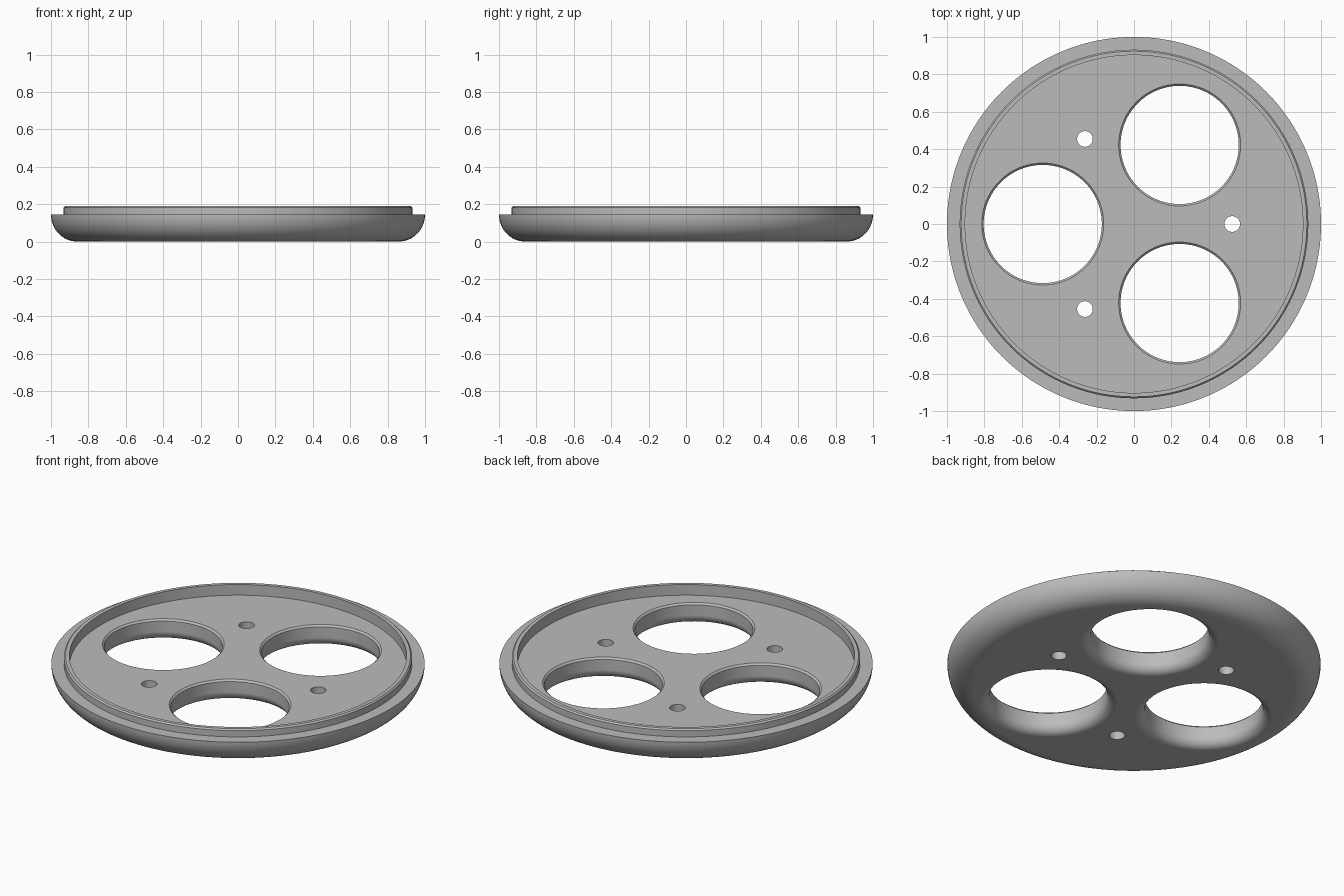
import bpy, bmesh
from math import sin, cos, pi, radians

if "Cube" in bpy.data.objects:
    bpy.data.objects.remove(bpy.data.objects["Cube"], do_unlink=True)

FLOOR, LEDGE, RIM = 0.127, 0.145, 0.19

grey = bpy.data.materials.new("plain grey")
grey.use_nodes = True
grey.diffuse_color = (0.5, 0.5, 0.5, 1)
grey.node_tree.nodes["Principled BSDF"].inputs["Base Color"].default_value = (0.5, 0.5, 0.5, 1)


def lathe(name, profile, steps, centre=(0, 0)):
    """Closed solid turned from (radius, z) points, capped at both ends."""
    bm = bmesh.new()
    rings = []
    for r, z in profile:
        rings.append([bm.verts.new((centre[0] + r * cos(2 * pi * i / steps),
                                    centre[1] + r * sin(2 * pi * i / steps), z))
                      for i in range(steps)])
    for a, b in zip(rings, rings[1:]):
        for i in range(steps):
            j = (i + 1) % steps
            bm.faces.new((a[i], a[j], b[j], b[i]))
    bm.faces.new(rings[0][::-1])
    bm.faces.new(rings[-1])
    bmesh.ops.recalc_face_normals(bm, faces=bm.faces)
    mesh = bpy.data.meshes.new(name)
    bm.to_mesh(mesh)
    bm.free()
    mesh.materials.append(grey)
    obj = bpy.data.objects.new(name, mesh)
    bpy.context.collection.objects.link(obj)
    return obj


# Dish: rounded underside, flat ledge, raised lip, recessed floor
ARC = 14
dish = [(0.86 + 0.14 * sin(pi / 2 * i / ARC), LEDGE * (1 - cos(pi / 2 * i / ARC)))
        for i in range(ARC + 1)]
dish += [(0.932, LEDGE), (0.932, RIM - 0.008), (0.924, RIM), (0.903, RIM), (0.903, FLOOR)]
plate = lathe("round_plate", dish, 160)

# Large hole: chamfer above, flared fillet below
R, FLARE, CHAMFER = 0.316, 0.055, 0.01
port = [(R + FLARE, -0.05)]
port += [(R + FLARE * (1 - sin(pi / 2 * i / 10)), FLARE * (1 - cos(pi / 2 * i / 10)))
         for i in range(11)]
port += [(R, FLOOR - CHAMFER), (R + CHAMFER, FLOOR), (R + CHAMFER, FLOOR + 0.1)]
pin = [(0.042, -0.05), (0.042, FLOOR + 0.1)]

cutters = []
for k in range(3):
    a = radians(60 + 120 * k)
    cutters.append(lathe("port_cutter", port, 96, (0.488 * cos(a), 0.488 * sin(a))))
    b = radians(120 * k)
    cutters.append(lathe("pin_cutter", pin, 40, (0.525 * cos(b), 0.525 * sin(b))))

bpy.ops.object.select_all(action="DESELECT")
bpy.context.view_layer.objects.active = plate
plate.select_set(True)
for c in cutters:
    c.hide_render = True
    m = plate.modifiers.new("hole", "BOOLEAN")
    m.operation, m.solver, m.object = "DIFFERENCE", "EXACT", c
    bpy.ops.object.modifier_apply(modifier=m.name)
for c in cutters:
    bpy.data.objects.remove(c, do_unlink=True)

# Smooth curves, crisp edges, flat faces kept flat
bpy.ops.object.shade_smooth_by_angle(angle=radians(30))
wn = plate.modifiers.new("even shading", "WEIGHTED_NORMAL")
wn.keep_sharp = True
